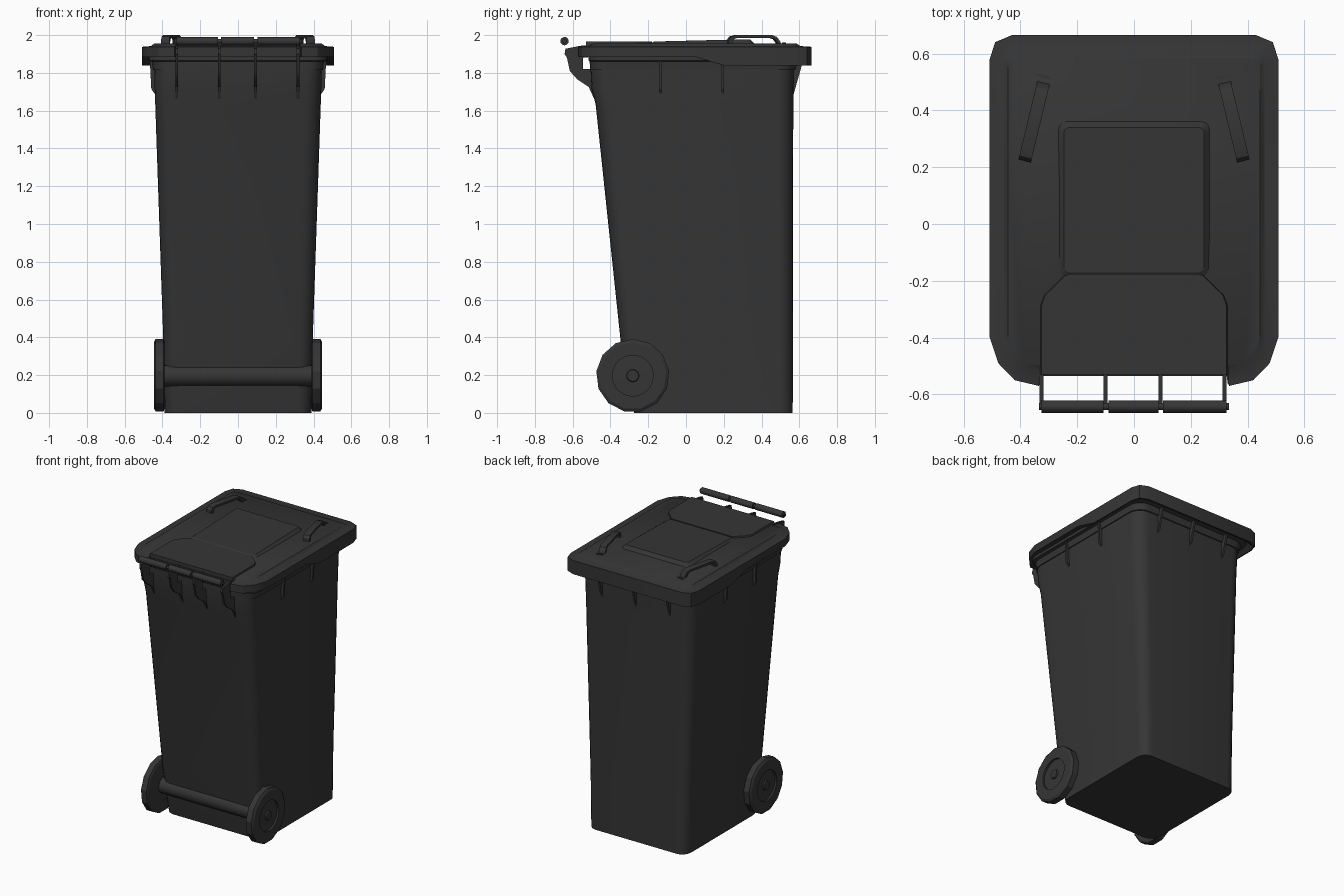
import bpy, bmesh, math
from mathutils import Vector

if "Cube" in bpy.data.objects:
    bpy.data.objects.remove(bpy.data.objects["Cube"])

dark = bpy.data.materials.new("dark_plastic")
dark.diffuse_color = (0.036, 0.036, 0.036, 1)
dark.use_nodes = True
dark.node_tree.nodes["Principled BSDF"].inputs["Base Color"].default_value = dark.diffuse_color


def finish(name, bm, angle=30):
    bmesh.ops.recalc_face_normals(bm, faces=bm.faces)
    me = bpy.data.meshes.new(name)
    bm.to_mesh(me)
    bm.free()
    for p in me.polygons:
        p.use_smooth = True
    me.set_sharp_from_angle(angle=math.radians(angle))
    me.materials.append(dark)
    ob = bpy.data.objects.new(name, me)
    bpy.context.collection.objects.link(ob)
    return ob


def loft(name, rings, angle=30, closed=False):
    """Skin a list of equal-length rings; cap the ends unless closed."""
    bm = bmesh.new()
    rows = [[bm.verts.new(p) for p in r] for r in rings]
    n = len(rows[0])
    pairs = list(zip(rows, rows[1:])) + ([(rows[-1], rows[0])] if closed else [])
    for a, b in pairs:
        for i in range(n):
            j = (i + 1) % n
            bm.faces.new((a[i], a[j], b[j], b[i]))
    if not closed:
        bm.faces.new(rows[0][::-1])
        bm.faces.new(rows[-1])
    return finish(name, bm, angle)


def round_rect(hx, y0, y1, r, z, seg=5):
    pts = []
    for cx, cy, a0 in ((hx - r, y1 - r, 0), (r - hx, y1 - r, 90),
                       (r - hx, y0 + r, 180), (hx - r, y0 + r, 270)):
        for k in range(seg + 1):
            a = math.radians(a0 + 90 * k / seg)
            pts.append((cx + r * math.cos(a), cy + r * math.sin(a), z))
    return pts


def prism(name, pts, origin, u, v, thick):
    """Flat plate: 2D outline in the u/v plane, given thickness about it."""
    o, u, v = Vector(origin), Vector(u).normalized(), Vector(v)
    w = u.cross(v) * thick / 2
    return loft(name, [[o + u * a + v * b + w * s for a, b in pts] for s in (-1, 1)])


def lathe_x(name, profile, y, z, sides, angle=20):
    """Revolve (x, radius) points about an axis parallel to x."""
    return loft(name, [[(x, y + r * math.sin(2 * math.pi * k / sides),
                         z + r * math.cos(2 * math.pi * k / sides))
                        for k in range(sides)] for x, r in profile], angle)


# Tapered bin body with a flange at the top
loft("bin_body", [round_rect(*s) for s in (
    (0.388, -0.275, 0.565, 0.07, 0.0),
    (0.395, -0.345, 0.566, 0.075, 0.37),
    (0.438, -0.478, 0.568, 0.09, 1.63),
    (0.441, -0.50, 0.57, 0.09, 1.72),
    (0.443, -0.505, 0.572, 0.09, 1.82))])
loft("body_rim", [round_rect(*s) for s in (
    (0.45, -0.508, 0.58, 0.09, 1.815),
    (0.455, -0.51, 0.59, 0.09, 1.86),
    (0.475, -0.515, 0.62, 0.09, 1.865),
    (0.475, -0.515, 0.62, 0.09, 1.90))])

# Lid: half outlines mirrored into rings, skirt deeper at the back
OUT = [(0.33, -0.535), (0.335, -0.57), (0.42, -0.55), (0.478, -0.49), (0.508, -0.40),
       (0.508, 0.05), (0.508, 0.20), (0.508, 0.58), (0.489, 0.64), (0.43, 0.665)]
INN = [(0.30, -0.515), (0.335, -0.515), (0.40, -0.51), (0.445, -0.47), (0.46, -0.41),
       (0.46, 0.05), (0.46, 0.20), (0.46, 0.57), (0.452, 0.597), (0.43, 0.605)]


def lid_ring(half, zf, k=1.0):
    full = half + [(-x, y) for x, y in reversed(half)]
    return [(x * k, 0.045 + (y - 0.045) * k, zf(y)) for x, y in full]


def skirt(y):
    t = min(max((y - 0.05) / 0.15, 0), 1)
    return 1.885 - 0.045 * t


loft("lid", [lid_ring(INN, lambda y: 1.885, 0.99),
             lid_ring(OUT, skirt, 0.985),
             lid_ring(OUT, skirt),
             lid_ring(OUT, lambda y: 1.938),
             lid_ring(INN, lambda y: 1.942),
             lid_ring(INN, lambda y: 1.955, 0.965)])

# Raised centre panel and the raised apron running to the hinge
panel_top = [(x, y, 1.966 if y < -0.1 else 1.978)
             for x, y, z in round_rect(0.247, -0.17, 0.34, 0.02, 0, 3)]
loft("lid_panel", [round_rect(0.275, -0.20, 0.37, 0.035, 1.945, 3), panel_top])
APRON = [(0.335, -0.53), (0.335, -0.285), (0.322, -0.25), (0.25, -0.18)]
loft("lid_apron", [[(x - d, y, z) for x, y in APRON] + [(d - x, y, z) for x, y in reversed(APRON)]
                   for d, z in ((0, 1.935), (0.01, 1.965))])

# Strap handles on the lid
ARCH = [(0, 1.94), (0.0, 1.975), (0.012, 1.993), (0.04, 2.0), (0.235, 2.0), (0.262, 1.99),
        (0.28, 1.965), (0.287, 1.94), (0.27, 1.94), (0.264, 1.96), (0.25, 1.978),
        (0.23, 1.985), (0.045, 1.985), (0.02, 1.975), (0.016, 1.94)]
for s, side in ((1, "right"), (-1, "left")):
    prism("lid_handle_" + side, ARCH, (s * 0.385, 0.222, 0), (-s * 0.065, 0.27, 0), (0, 0, 1), 0.045)
    prism("handle_foot_" + side, [(-0.005, 1.94), (-0.005, 1.96), (0.005, 1.96), (0.005, 1.94)],
          (s * 0.32, 0.52, 0), (-s * 0.065, 0.27, 0), (0, 0, 1), 0.05)

# Hinge brackets on the front
HOOK = [(-0.46, 1.63), (-0.485, 1.66), (-0.515, 1.725), (-0.575, 1.765), (-0.615, 1.81),
        (-0.63, 1.88), (-0.643, 1.90), (-0.638, 1.928), (-0.55, 1.945), (-0.50, 1.945),
        (-0.50, 1.885), (-0.545, 1.88), (-0.545, 1.82), (-0.46, 1.82)]
for i, x in enumerate((-0.325, -0.1, 0.093, 0.318)):
    prism(f"hinge_bracket_{i}", HOOK, (x, 0, 0), (0, 1, 0), (0, 0, 1), 0.014)

# Hinge bar: three sleeves on a thin pin
lathe_x("hinge_pin", [(-0.335, 0.012), (0.335, 0.012)], -0.643, 1.968, 12)
for i, (a, b) in enumerate(((-0.325, -0.107), (-0.09, 0.086), (0.102, 0.325))):
    lathe_x(f"hinge_sleeve_{i}", [(a, 0.022), (b, 0.022)], -0.643, 1.968, 16, 40)

# Stiffening ribs under the rim at the sides and back
RIB = [(-0.03, 1.69), (0.005, 1.69), (0.022, 1.715), (0.03, 1.87), (-0.03, 1.87)]
for s, side in ((1, "right"), (-1, "left")):
    for i, y in enumerate((-0.135, 0.195)):
        prism(f"side_rib_{side}_{i}", RIB, (s * 0.437, y, 0), (s, 0, 0), (0, 0, 1), 0.014)
for i, x in enumerate((-0.27, 0, 0.27)):
    prism(f"back_rib_{i}", [(-0.03, 1.68), (0.0, 1.68), (0.045, 1.84), (0.045, 1.87), (-0.03, 1.87)],
          (x, 0.568, 0), (0, 1, 0), (0, 0, 1), 0.014)

# Axle and wheels
lathe_x("axle", [(-0.40, 0.056), (0.40, 0.056)], -0.285, 0.197, 20, 40)
for s, side in ((1, "right"), (-1, "left")):
    tyre = [(0.388, 0.108), (0.388, 0.18), (0.394, 0.194), (0.436, 0.194), (0.446, 0.178), (0.446, 0.108)]
    sides = 13
    loft("tyre_" + side, [[(s * x, -0.282 + (r * math.sin(2 * math.pi * k / (2 * sides)))
                            * (math.cos(math.pi / sides) if k % 2 and r > 0.15 else 1),
                            0.197 + (r * math.cos(2 * math.pi * k / (2 * sides)))
                            * (math.cos(math.pi / sides) if k % 2 and r > 0.15 else 1))
                           for k in range(2 * sides)] for x, r in tyre], 20, closed=True)
    lathe_x("wheel_hub_" + side, [(s * 0.39, 0.112), (s * 0.432, 0.112), (s * 0.434, 0.033),
                                  (s * 0.444, 0.03)], -0.282, 0.197, 26)
